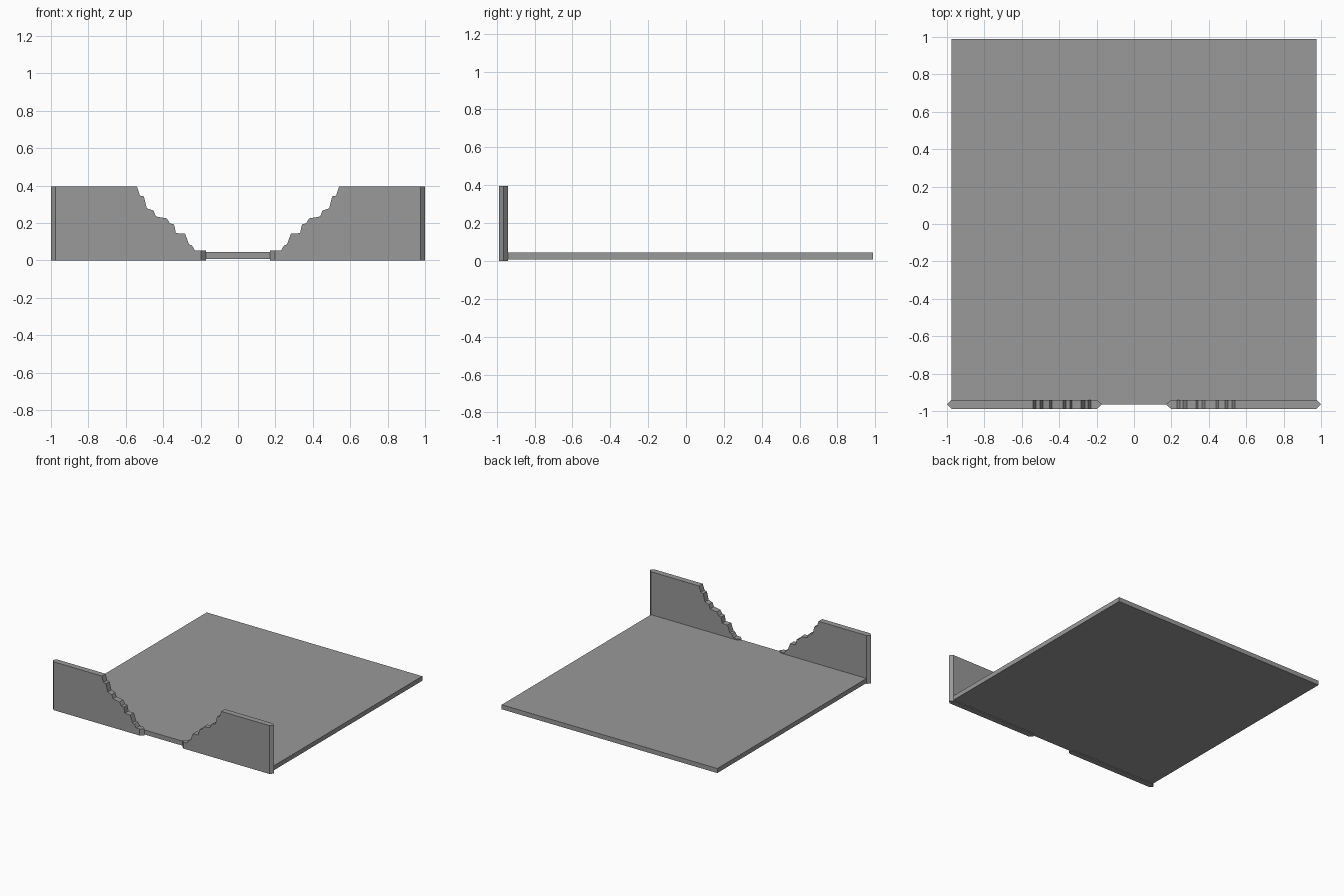
import bpy
import bmesh
from mathutils import Vector

cube = bpy.data.objects.get("Cube")
if cube:
    bpy.data.objects.remove(cube, do_unlink=True)

# Single stone colour
stone = bpy.data.materials.new("stone_grey")
stone.use_nodes = True
GREY = (0.32, 0.32, 0.32, 1)
stone.diffuse_color = GREY
stone.node_tree.nodes["Principled BSDF"].inputs["Base Color"].default_value = GREY

FRONT, MID, BACK = -0.988, -0.964, -0.94
OUTER, INNER, TIP = 0.975, 0.197, 0.025

# Crumbled edge of the wall, from the doorway up to the top (x, z)
BROKEN_EDGE = [
    (INNER, 0.053), (0.23, 0.053), (0.246, 0.08), (0.262, 0.086),
    (0.283, 0.144), (0.332, 0.146), (0.342, 0.193), (0.364, 0.198),
    (0.38, 0.225), (0.439, 0.235), (0.452, 0.267), (0.487, 0.278),
    (0.503, 0.342), (0.524, 0.347), (0.54, 0.395),
]


def finish(name, bm):
    bmesh.ops.recalc_face_normals(bm, faces=bm.faces)
    mesh = bpy.data.meshes.new(name)
    bm.to_mesh(mesh)
    bm.free()
    mesh.materials.append(stone)
    obj = bpy.data.objects.new(name, mesh)
    bpy.context.collection.objects.link(obj)
    return obj


def extrude_profile(points, depth):
    bm = bmesh.new()
    face = bm.faces.new([bm.verts.new(p) for p in points])
    out = bmesh.ops.extrude_face_region(bm, geom=[face], use_keep_orig=True)
    new = [g for g in out["geom"] if isinstance(g, bmesh.types.BMVert)]
    bmesh.ops.translate(bm, verts=new, vec=depth)
    return bm


def broken_wall(name, side):
    profile = [(INNER, 0)] + BROKEN_EDGE + [(OUTER, 0.395), (OUTER, 0)]
    points = [(side * x, FRONT, z) for x, z in profile]
    bm = extrude_profile(points, Vector((0, BACK - FRONT, 0)))
    # Split along the middle and pull both ends out to a point
    bmesh.ops.bisect_plane(bm, geom=bm.verts[:] + bm.edges[:] + bm.faces[:],
                           plane_co=(0, MID, 0), plane_no=(0, 1, 0))
    for v in bm.verts:
        if abs(v.co.y - MID) < 0.001:
            if abs(v.co.x) > OUTER - 0.001:
                v.co.x += side * TIP
            elif abs(v.co.x) < INNER + 0.001:
                v.co.x -= side * TIP
    return finish(name, bm)


# Floor slab
x, z = OUTER, 0.007
slab = extrude_profile([(-x, MID, z), (x, MID, z), (x, 0.988, z), (-x, 0.988, z)],
                       Vector((0, 0, 0.037)))
finish("floor_slab", slab)

# Broken front wall, one half each side of the gap
broken_wall("left_front_wall", 1)
broken_wall("right_front_wall", -1)
